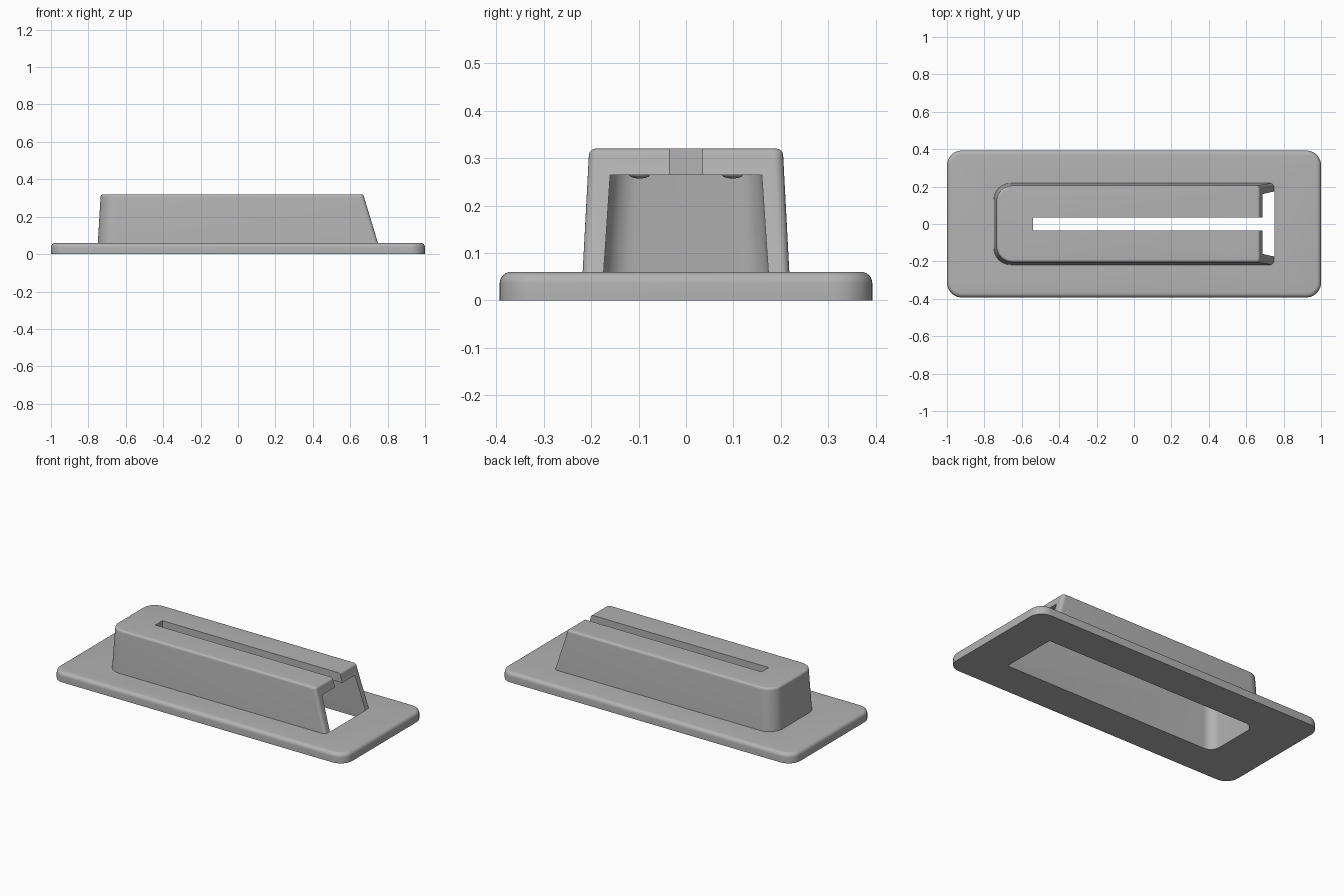
import bpy, bmesh, math
from mathutils import Vector

old = bpy.data.objects.get("Cube")
if old:
    bpy.data.objects.remove(old, do_unlink=True)

# Single plain grey plastic
grey = bpy.data.materials.new("grey plastic")
grey.use_nodes = True
colour = (0.45, 0.45, 0.45, 1)
grey.diffuse_color = colour
grey.node_tree.nodes["Principled BSDF"].inputs["Base Color"].default_value = colour


def outline(x0, x1, half, r0, r1, z, steps=10):
    """Rounded rectangle with radius r0 at the x0 end and r1 at the x1 end."""
    corners = [(x1 - r1, half - r1, r1, 0), (x0 + r0, half - r0, r0, 1),
               (x0 + r0, r0 - half, r0, 2), (x1 - r1, r1 - half, r1, 3)]
    pts = []
    for cx, cy, r, quarter in corners:
        for i in range(steps + 1):
            a = (quarter + i / steps) * math.pi / 2
            pts.append(Vector((cx + r * math.cos(a), cy + r * math.sin(a), z)))
    return pts


def loft(name, rings):
    """Solid skinned through a stack of matching outlines."""
    bm = bmesh.new()
    loops = [[bm.verts.new(p) for p in ring] for ring in rings]
    n = len(loops[0])
    for low, high in zip(loops, loops[1:]):
        for i in range(n):
            j = (i + 1) % n
            bm.faces.new((low[i], low[j], high[j], high[i]))
    bm.faces.new(loops[0][::-1])
    bm.faces.new(loops[-1])
    bmesh.ops.recalc_face_normals(bm, faces=bm.faces)
    mesh = bpy.data.meshes.new(name)
    bm.to_mesh(mesh)
    bm.free()
    mesh.materials.append(grey)
    obj = bpy.data.objects.new(name, mesh)
    bpy.context.collection.objects.link(obj)
    return obj


def rounded_top(x0, x1, half, r0, r1, top, f, steps=6):
    """Outlines that round over the top edge with fillet radius f."""
    rings = []
    for i in range(steps + 1):
        a = i / steps * math.pi / 2
        d = f * (1 - math.cos(a))
        rings.append(outline(x0 + d, x1 - d, half - d, r0 - d, r1 - d,
                             top - f + f * math.sin(a)))
    return rings


def boolean(target, tool, operation):
    mod = target.modifiers.new(tool.name, "BOOLEAN")
    mod.operation = operation
    mod.solver = "EXACT"
    mod.object = tool
    bpy.context.view_layer.objects.active = target
    bpy.ops.object.modifier_apply(modifier=mod.name)
    bpy.data.objects.remove(tool, do_unlink=True)


# Flange plate and tapered housing with a sloping open end
body = loft("flanged_housing", [outline(-1, 1, 0.393, 0.08, 0.08, 0)]
            + rounded_top(-1, 1, 0.393, 0.08, 0.08, 0.06, 0.024))
housing = loft("housing", [outline(-0.751, 0.757, 0.2195, 0.09, 0.02, 0.03)]
               + rounded_top(-0.735, 0.674, 0.205, 0.085, 0.02, 0.32, 0.015))
boolean(body, housing, "UNION")

# Hollow interior, open below and at the sloping end
cavity = loft("cavity", [outline(-0.707, 0.75, 0.179, 0.06, 0.001, -0.02),
                         outline(-0.69, 0.75, 0.16, 0.06, 0.001, 0.264)])
boolean(body, cavity, "DIFFERENCE")

# Long slot through the roof
slot = loft("slot", [outline(-0.54, 0.8, 0.035, 0.001, 0.001, z) for z in (0.2, 0.4)])
boolean(body, slot, "DIFFERENCE")

# Two shallow bumps under the roof
bumps = []
for side, y in (("left", 0.098), ("right", -0.098)):
    bpy.ops.mesh.primitive_uv_sphere_add(segments=20, ring_count=10, radius=1,
                                         location=(-0.62, y, 0.266))
    bump = bpy.context.object
    bump.name = "roof_bump_" + side
    bump.scale = (0.023, 0.023, 0.009)
    bump.data.materials.append(grey)
    bumps.append(bump)

bpy.ops.object.select_all(action="DESELECT")
for obj in [body] + bumps:
    obj.select_set(True)
bpy.context.view_layer.objects.active = body
bpy.ops.object.shade_smooth_by_angle(angle=math.radians(30))
